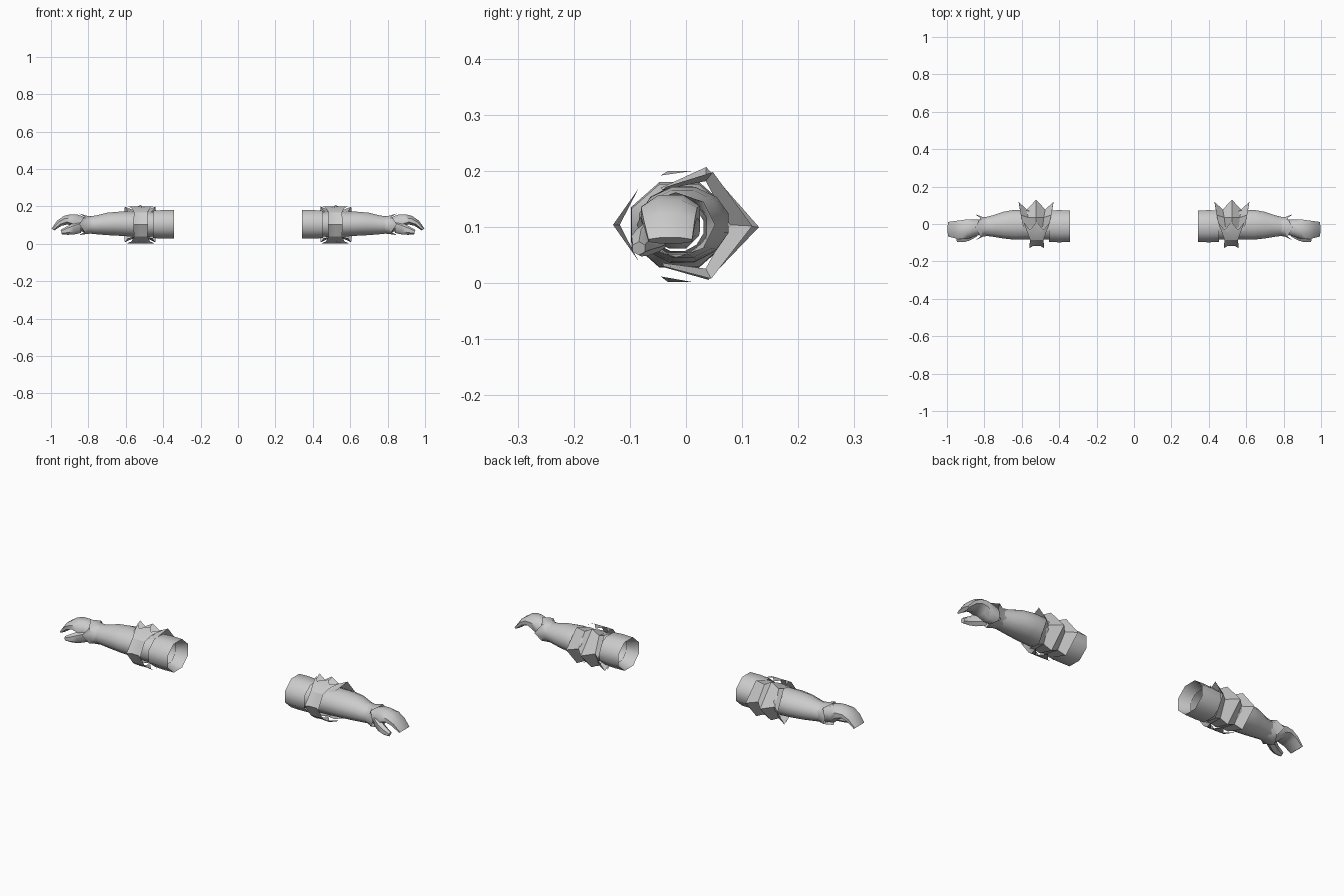
import bpy, bmesh, math

cube = bpy.data.objects.get("Cube")
if cube:
    bpy.data.objects.remove(cube, do_unlink=True)

grey = bpy.data.materials.new("light grey")
grey.use_nodes = True
grey.diffuse_color = (0.6, 0.6, 0.6, 1)
grey.node_tree.nodes["Principled BSDF"].inputs["Base Color"].default_value = (0.6, 0.6, 0.6, 1)


def grid_part(name, rows, closed=True, cap=False, angle=50):
    """Skin rows of points, mirrored to both arms."""
    bm = bmesh.new()
    vs = [[bm.verts.new(p) for p in row] for row in rows]
    n = len(rows[0])
    for a, b in zip(vs, vs[1:]):
        for i in range(n if closed else n - 1):
            j = (i + 1) % n
            bm.faces.new((a[i], a[j], b[j], b[i]))
    if cap:
        bm.faces.new(vs[-1])
    bmesh.ops.recalc_face_normals(bm, faces=bm.faces)
    mesh = bpy.data.meshes.new(name)
    bm.to_mesh(mesh)
    bm.free()
    mesh.materials.append(grey)
    ob = bpy.data.objects.new(name, mesh)
    bpy.context.collection.objects.link(ob)
    bpy.ops.object.select_all(action='DESELECT')
    ob.select_set(True)
    bpy.context.view_layer.objects.active = ob
    bpy.ops.object.shade_smooth_by_angle(angle=math.radians(angle))
    mod = ob.modifiers.new("both arms", 'MIRROR')
    mod.use_axis[0] = True
    mod.use_mirror_merge = False
    return ob


def ring(x, y, z, ry, rz, tilt=0, n=8, zigzag=0, turn=0.5):
    """Cross-section around the arm; tilt leans it, zigzag makes spikes."""
    pts = []
    k = 1 / math.cos(math.pi / n) if turn else 1
    for i in range(n):
        a = 2 * math.pi * (i + turn) / n
        h = math.sin(a) * rz * k
        s = zigzag * (1 if i % 2 == 0 else -1)
        pts.append((x + h * math.sin(tilt) + s, y + math.cos(a) * ry * k, z + h * math.cos(tilt)))
    return pts


# Sleeve: open faceted tube with a turned-in lining
grid_part("sleeve", [ring(*s, n=8) for s in [
    (0.40, -0.012, 0.104, 0.062, 0.056),
    (0.342, -0.012, 0.104, 0.084, 0.075),
    (0.40, -0.012, 0.104, 0.086, 0.076),
    (0.455, -0.012, 0.103, 0.084, 0.073)]], angle=60)

# Forearm from elbow to wrist
grid_part("forearm", [ring(*s, n=12) for s in [
    (0.40, -0.012, 0.104, 0.070, 0.064),
    (0.50, -0.008, 0.104, 0.076, 0.068),
    (0.58, -0.004, 0.105, 0.078, 0.066),
    (0.64, -0.004, 0.107, 0.080, 0.064),
    (0.70, -0.006, 0.106, 0.071, 0.060),
    (0.76, -0.011, 0.101, 0.056, 0.050),
    (0.82, -0.015, 0.100, 0.046, 0.043)]])

# Wrist cuff flaring into points toward the hand
grid_part("wrist_cuff", [
    ring(0.785, -0.014, 0.100, 0.050, 0.046),
    ring(0.81, -0.015, 0.101, 0.053, 0.049),
    ring(0.835, -0.018, 0.104, 0.070, 0.058, zigzag=0.014, turn=0)])

# Hand with fingers held together and curling down
grid_part("hand", [ring(*s, n=8) for s in [
    (0.81, -0.015, 0.100, 0.038, 0.038),
    (0.86, -0.022, 0.112, 0.047, 0.045),
    (0.89, -0.027, 0.123, 0.052, 0.035, 0.15),
    (0.92, -0.030, 0.126, 0.050, 0.025, 0.45),
    (0.955, -0.030, 0.110, 0.046, 0.018, 0.7),
    (0.99, -0.028, 0.076, 0.039, 0.009, 0.9)]], cap=True)

# Thumb
grid_part("thumb", [ring(*s, n=6) for s in [
    (0.84, -0.045, 0.092, 0.022, 0.030),
    (0.88, -0.068, 0.080, 0.021, 0.027),
    (0.91, -0.080, 0.072, 0.017, 0.021),
    (0.945, -0.084, 0.062, 0.011, 0.011, 0.3)]], cap=True)

# Back elbow guard: folded sheet with flared, pointed edges
tight = [(-0.042, 0.166), (0.035, 0.182), (0.078, 0.104), (0.035, 0.026), (-0.042, 0.036)]
flare = [(-0.035, 0.172), (0.048, 0.198), (0.118, 0.102), (0.045, 0.008), (-0.040, 0.030)]
middle = [(-0.045, 0.170), (0.036, 0.207), (0.130, 0.100), (0.040, 0.006), (-0.045, 0.030)]
lean = [0.028, 0.012, 0.0, 0.012, 0.028]
rows = []
for x, side, prof in [(0.43, 1, flare), (0.475, 0.6, tight), (0.523, 0, middle),
                      (0.573, -0.6, tight), (0.617, -1, flare)]:
    rows.append([(x + side * d, y, z) for d, (y, z) in zip(lean, prof)])
grid_part("back_elbow_guard", rows, closed=False, angle=25)

# Front elbow guard: V-shaped plate, waisted at the fold, with spiked ends
rows = []
for y, z, half, spike in [(-0.010, 0.200, 0.072, 0.022), (-0.045, 0.192, 0.050, 0),
                          (-0.085, 0.168, 0.036, 0), (-0.118, 0.104, 0.040, -0.012),
                          (-0.085, 0.040, 0.036, 0), (-0.045, 0.012, 0.050, 0),
                          (-0.010, 0.002, 0.072, 0.022)]:
    rows.append([(0.52 + half * t, y + spike * (-1 if i % 2 else 1) * (1 if spike < 0 else -1) * -1
                  if spike > 0 else y + (spike if abs(t) == 1 else 0), z)
                 for i, t in enumerate((-1, -0.5, 0, 0.5, 1))])
grid_part("front_elbow_guard", rows, closed=False, angle=25)
